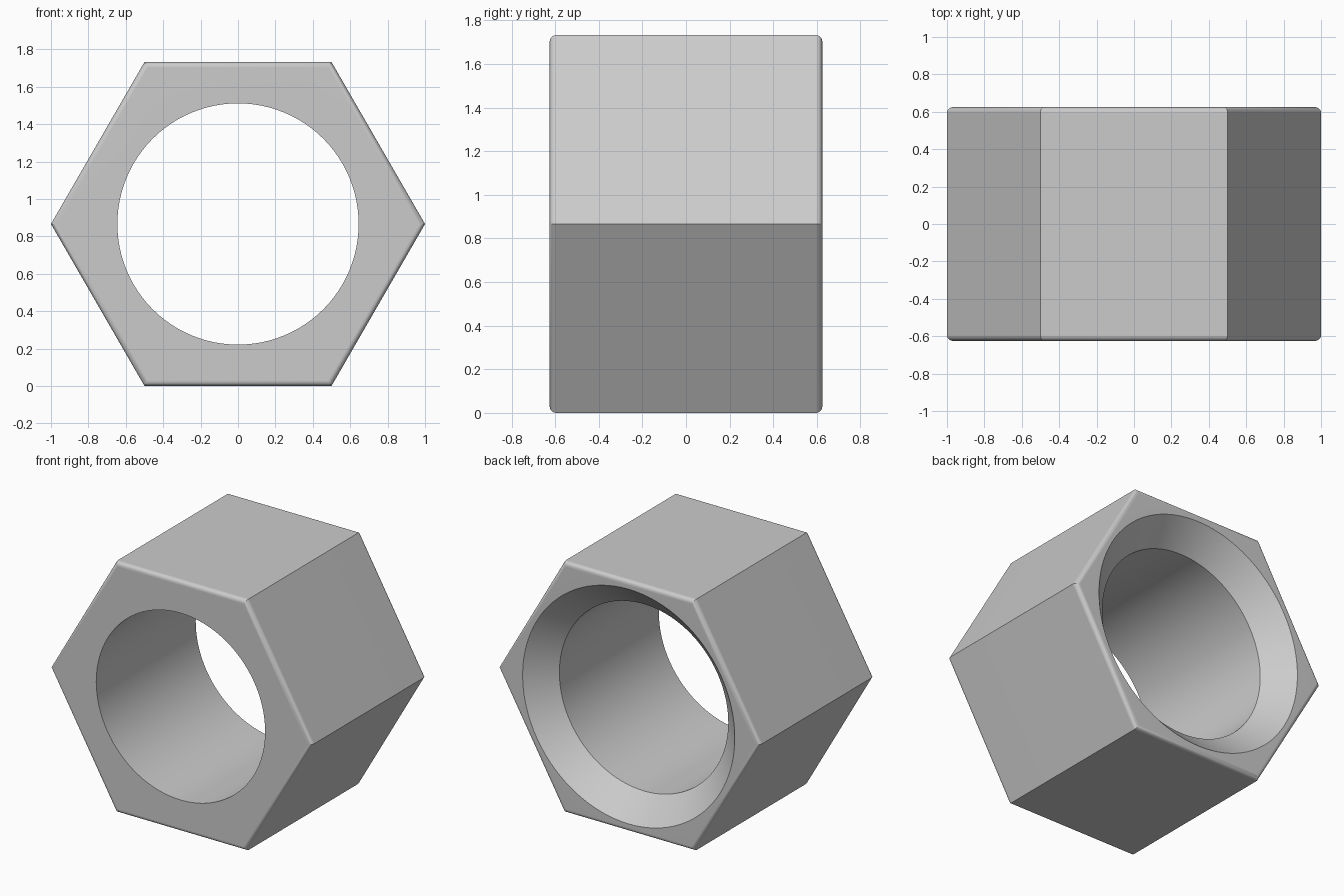
import bpy, bmesh
from math import cos, sin, pi, sqrt

cube = bpy.data.objects.get("Cube")
if cube:
    bpy.data.objects.remove(cube, do_unlink=True)

HALF = 0.625          # half length along y
CENTRE_Z = sqrt(3) / 2
ROUND = 0.03          # rounding of the end edges
BORE, MOUTH, SINK = 0.645, 0.81, 0.165
PER_SIDE = 16         # bore segments per flat
STEPS = 6             # segments in each rounded edge

bm = bmesh.new()


def ring(radius, y, count):
    return [bm.verts.new((radius * cos(2 * pi * i / count), y,
                          CENTRE_Z + radius * sin(2 * pi * i / count)))
            for i in range(count)]


def skin(rings):
    for a, b in zip(rings, rings[1:]):
        n = len(a)
        for i in range(n):
            j = (i + 1) % n
            bm.faces.new((a[i], a[j], b[j], b[i]))


def cap(hexagon, circle):
    n = len(circle)
    for s in range(6):
        arc = [circle[(s * PER_SIDE + k) % n] for k in range(PER_SIDE + 1)]
        bm.faces.new([hexagon[s]] + arc + [hexagon[(s + 1) % 6]])


# Hexagonal outside with rounded end edges
profile = []
for k in range(STEPS + 1):
    a = k * pi / 2 / STEPS
    inset = ROUND * (1 - sin(a)) / cos(pi / 6)
    profile.append((1 - inset, HALF - ROUND + ROUND * cos(a)))
outer = [ring(r, -y, 6) for r, y in profile]
outer += [ring(r, y, 6) for r, y in reversed(profile)]
skin(outer)

# Straight bore, widening to a conical mouth at the back
n = 6 * PER_SIDE
inner = [ring(BORE, -HALF, n), ring(BORE, HALF - SINK, n), ring(MOUTH, HALF, n)]
skin(inner)

# Flat ends
cap(outer[0], inner[0])
cap(outer[-1], inner[-1])
bmesh.ops.recalc_face_normals(bm, faces=bm.faces)

mesh = bpy.data.meshes.new("hex_nut")
bm.to_mesh(mesh)
bm.free()
nut = bpy.data.objects.new("hex_nut", mesh)
bpy.context.collection.objects.link(nut)

# Plain grey metal
grey = bpy.data.materials.new("light_grey")
grey.use_nodes = True
colour = (0.6, 0.6, 0.6, 1)
grey.diffuse_color = colour
grey.node_tree.nodes["Principled BSDF"].inputs["Base Color"].default_value = colour
mesh.materials.append(grey)

# Smooth curves, crisp flats
bpy.ops.object.select_all(action="DESELECT")
nut.select_set(True)
bpy.context.view_layer.objects.active = nut
bpy.ops.object.shade_smooth_by_angle(angle=pi / 6)
weighted = nut.modifiers.new("flat_faces", "WEIGHTED_NORMAL")
weighted.keep_sharp = True
